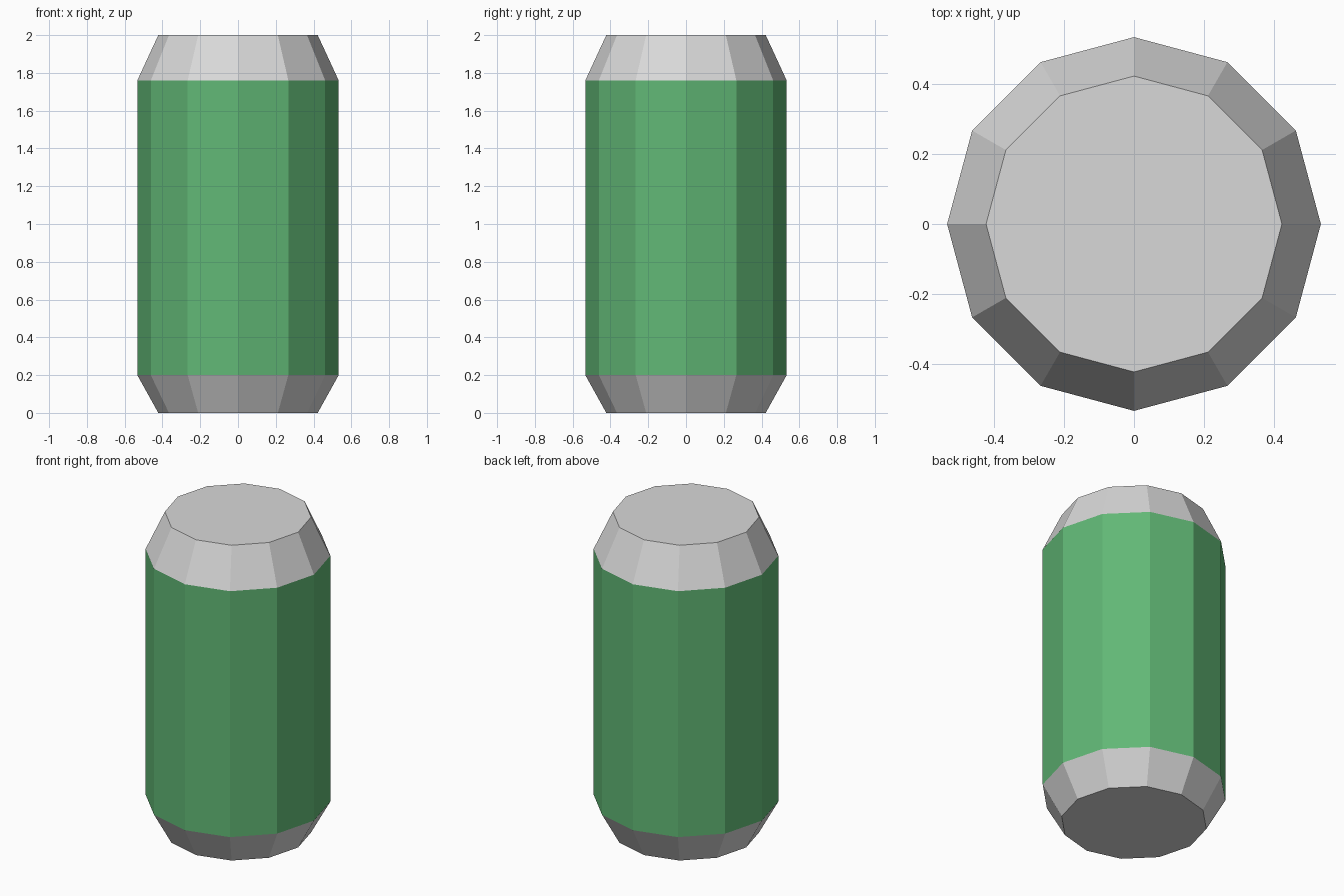
import bpy
import bmesh
import math

cube = bpy.data.objects.get("Cube")
if cube:
    bpy.data.objects.remove(cube, do_unlink=True)

SIDES = 12
WIDE, NARROW = 0.533, 0.422


def make_material(name, rgb):
    mat = bpy.data.materials.new(name)
    mat.use_nodes = True
    color = (*rgb, 1.0)
    mat.diffuse_color = color
    mat.node_tree.nodes["Principled BSDF"].inputs["Base Color"].default_value = color
    return mat


def lathe(name, profile, mat, cap_bottom=False, cap_top=False):
    """Stack flat-sided rings from (radius, height) pairs."""
    bm = bmesh.new()
    rings = []
    for radius, z in profile:
        angles = [math.tau * i / SIDES for i in range(SIDES)]
        rings.append([bm.verts.new((radius * math.cos(a), radius * math.sin(a), z))
                      for a in angles])
    for low, high in zip(rings, rings[1:]):
        for i in range(SIDES):
            j = (i + 1) % SIDES
            bm.faces.new((low[i], low[j], high[j], high[i]))
    if cap_bottom:
        bm.faces.new(rings[0][::-1])
    if cap_top:
        bm.faces.new(rings[-1])
    mesh = bpy.data.meshes.new(name)
    bm.to_mesh(mesh)
    bm.free()
    mesh.materials.append(mat)
    obj = bpy.data.objects.new(name, mesh)
    bpy.context.collection.objects.link(obj)
    return obj


green = make_material("can_green", (0.12, 0.48, 0.18))
metal = make_material("light_metal", (0.69, 0.69, 0.69))

# Tapered metal ends around a straight painted body
lathe("bottom_end", [(NARROW, 0.0), (WIDE, 0.2)], metal, cap_bottom=True)
lathe("can_body", [(WIDE, 0.2), (WIDE, 1.76)], green)
lathe("top_end", [(WIDE, 1.76), (NARROW, 2.0)], metal, cap_top=True)
